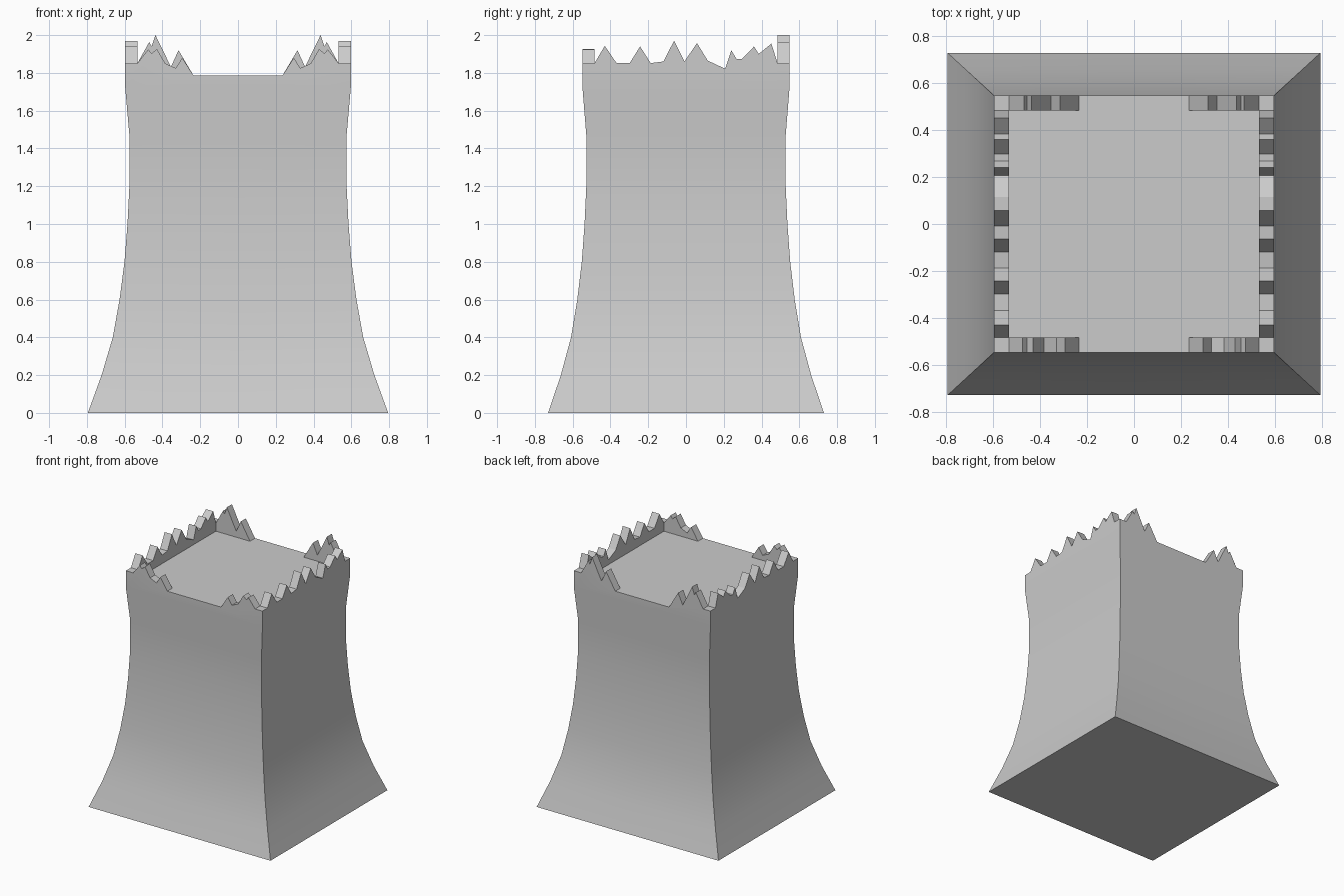
import bpy, bmesh, math

if "Cube" in bpy.data.objects:
    bpy.data.objects.remove(bpy.data.objects["Cube"])

HX, HY = 0.597, 0.548      # outer half sizes of the parapet
IX, IY = 0.533, 0.485      # inner half sizes of the parapet
FLOOR, CORNER = 1.785, 1.85

bm = bmesh.new()


def face(*pts):
    """Add a face and its mirror image across x = 0."""
    bm.faces.new([bm.verts.new(p) for p in pts])
    bm.faces.new([bm.verts.new((-x, y, z)) for x, y, z in reversed(pts)])


# flared shaft: (z, half width)
shaft = [(0, .795), (.2, .722), (.4, .663), (.6, .627), (.8, .601),
         (1.0, .585), (1.2, .575), (1.47, .575), (1.72, HX)]


def ring(z, w):
    d = w * HY / HX
    return [(0, -d, z), (w, -d, z), (w, d, z), (0, d, z)]


rings = [ring(z, w) for z, w in shaft]
face(*rings[0])
for a, b in zip(rings, rings[1:]):
    for i in range(3):
        face(a[i], a[i + 1], b[i + 1], b[i])
top = rings[-1]

# ragged broken edges: (position along wall, z)
back = [(.235, FLOOR), (.315, 1.92), (.355, 1.832), (.437, 2.0),
        (.457, 1.94), (.47, 1.963), (IX, CORNER)]
front = [(.235, FLOOR), (.295, 1.88), (.33, 1.825), (.385, 1.85),
         (.43, 1.927), (.457, 1.902), (.475, 1.925), (IX, CORNER)]
side = [(-IY, 1.855), (-.43, 1.943), (-.368, 1.852), (-.298, 1.852), (-.243, 1.94),
        (-.187, 1.852), (-.12, 1.86), (-.063, 1.97), (-.008, 1.86), (.058, 1.958),
        (.115, 1.865), (.207, 1.822), (.24, 1.92), (.268, 1.873), (.298, 1.875),
        (.36, 1.94), (.385, 1.90), (.452, 1.955), (IY, CORNER)]
side[0] = (-IY, CORNER)


def top_strip(outer, inner):
    for i in range(len(outer) - 1):
        face(outer[i], outer[i + 1], inner[i + 1], inner[i])


# front and back parapets with a wide gap in the middle
for s, prof, base in ((-1, front, top[:2]), (1, back, top[3:1:-1])):
    out = [(x, s * HY, z) for x, z in prof]
    inn = [(x, s * IY, z) for x, z in prof]
    corner = (HX, s * HY, CORNER)
    face(base[0], base[1], corner, *out[::-1], (0, s * HY, FLOOR))
    face(*inn, (IX, s * IY, FLOOR))
    top_strip(out, inn)
    face(out[-1], corner, inn[-1])
    face((0, s * HY, FLOOR), out[0], inn[0], (0, s * IY, FLOOR))

# side parapets
out = [(HX, y, z) for y, z in side]
inn = [(IX, y, z) for y, z in side]
c0, c1 = (HX, -HY, CORNER), (HX, HY, CORNER)
face(top[1], top[2], c1, *out[::-1], c0)
face((IX, -IY, FLOOR), (IX, IY, FLOOR), *inn[::-1])
top_strip(out, inn)
face(c0, out[0], inn[0])
face(c1, inn[-1], out[-1])

# roof floor
face((0, -IY, FLOOR), (.235, -IY, FLOOR), (IX, -IY, FLOOR),
     (IX, IY, FLOOR), (.235, IY, FLOOR), (0, IY, FLOOR))

bmesh.ops.remove_doubles(bm, verts=bm.verts, dist=0.0005)
bmesh.ops.recalc_face_normals(bm, faces=bm.faces)
mesh = bpy.data.meshes.new("ruined_tower")
bm.to_mesh(mesh)
bm.free()
tower = bpy.data.objects.new("ruined_tower", mesh)
bpy.context.collection.objects.link(tower)
bpy.context.view_layer.objects.active = tower
tower.select_set(True)
bpy.ops.object.shade_smooth_by_angle(angle=math.radians(30))
